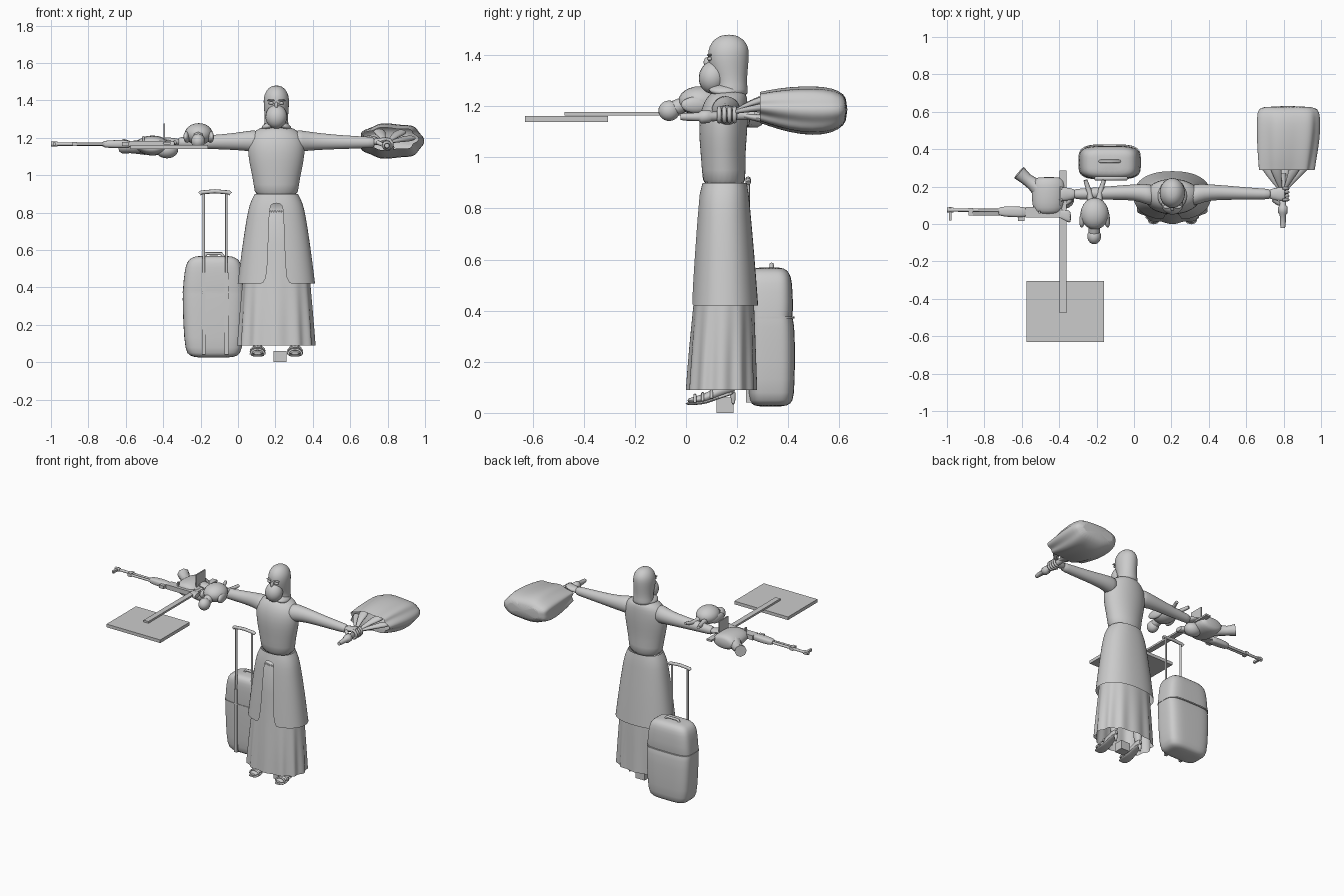
import bpy, bmesh, math
from mathutils import Vector
CX = 0.205  # figure's middle plane


def finish(name, bm, angle=40, subdiv=0):
    bmesh.ops.recalc_face_normals(bm, faces=bm.faces)
    me = bpy.data.meshes.new(name)
    bm.to_mesh(me)
    bm.free()
    ob = bpy.data.objects.new(name, me)
    bpy.context.collection.objects.link(ob)
    if subdiv:
        ob.modifiers.new("soft", 'SUBSURF').levels = subdiv
        ob.modifiers["soft"].render_levels = subdiv
    bpy.ops.object.select_all(action='DESELECT')
    ob.select_set(True)
    bpy.context.view_layer.objects.active = ob
    if angle:
        bpy.ops.object.shade_smooth_by_angle(angle=math.radians(angle))
    return ob


def loft(name, axis, secs, n=24, power=2, k=0, caps=(True, True), drop=None, subdiv=1):
    """Rings (t, c1, c2, r1, r2[, fold]) stacked along an axis."""
    place = {'x': lambda t, u, v: (t, u, v), 'y': lambda t, u, v: (u, t, v),
             'z': lambda t, u, v: (u, v, t)}[axis]
    bm, rings = bmesh.new(), []
    for s in secs:
        t, c1, c2, r1, r2 = s[:5]
        fold = s[5] if len(s) > 5 else 0
        ring = []
        for i in range(n):
            a = 2 * math.pi * i / n
            c, d = math.cos(a), math.sin(a)
            f = 1 + fold * math.cos(k * a)
            u = math.copysign(abs(c) ** (2 / power), c) * r1 * f
            v = math.copysign(abs(d) ** (2 / power), d) * r2 * f
            ring.append(bm.verts.new(place(t, c1 + u, c2 + v)))
        rings.append(ring)
    for p, q in zip(rings, rings[1:]):
        for i in range(n):
            bm.faces.new((p[i], p[(i + 1) % n], q[(i + 1) % n], q[i]))
    for cap, ring in zip(caps, (rings[0], rings[-1])):
        if cap:
            bm.faces.new(ring)
    if drop:
        bm.faces.ensure_lookup_table()
        gone = [f for f in bm.faces if drop(f.calc_center_median())]
        bmesh.ops.delete(bm, geom=gone, context='FACES')
    return finish(name, bm, 50, subdiv)


def box(name, x, y, z):
    bm = bmesh.new()
    bmesh.ops.create_cube(bm, size=1)
    for v in bm.verts:
        v.co = Vector([(r[0] + r[1]) / 2 + c * (r[1] - r[0]) for r, c in zip((x, y, z), v.co)])
    return finish(name, bm, 0)


def ball(name, c, r, rot=(0, 0, 0)):
    bm = bmesh.new()
    bmesh.ops.create_uvsphere(bm, u_segments=20, v_segments=12, radius=1)
    bmesh.ops.scale(bm, vec=r, verts=bm.verts)
    ob = finish(name, bm, 60)
    ob.location, ob.rotation_euler = c, rot
    return ob


def tube(name, pts, r, radii=None):
    cu = bpy.data.curves.new(name, 'CURVE')
    cu.dimensions, cu.bevel_depth, cu.bevel_resolution, cu.use_fill_caps = '3D', r, 2, True
    sp = cu.splines.new('POLY')
    sp.points.add(len(pts) - 1)
    for i, p in enumerate(pts):
        sp.points[i].co = (*p, 1)
        sp.points[i].radius = radii[i] if radii else 1
    ob = bpy.data.objects.new(name, cu)
    bpy.context.collection.objects.link(ob)
    return ob


def zsecs(rows, cx=CX):
    """Rows (z, half width, y front, y back[, fold]) to rings."""
    return [(z, cx, (y0 + y1) / 2, w, (y1 - y0) / 2, *f) for z, w, y0, y1, *f in rows]


# head covering, mask and face
loft("hood", 'z', zsecs([(1.235, .075, .10, .245), (1.265, .066, .115, .242), (1.30, .062, .115, .238),
     (1.35, .066, .09, .243), (1.40, .070, .083, .247), (1.435, .064, .09, .245),
     (1.465, .045, .112, .222), (1.48, .018, .145, .19)]))
ball("face_mask", (CX, .105, 1.313), (.058, .055, .064), (-.15, 0, 0))
ball("nose", (CX, .085, 1.372), (.010, .016, .020))
for s in (-1, 1):
    ball("eye", (CX + s * .027, .093, 1.385), (.015, .010, .008))
    ball("brow", (CX + s * .028, .092, 1.40), (.022, .010, .005))
    ball("scarf_fold", (CX + s * .035, .15, 1.265), (.045, .06, .02), (0, s * .3, 0))

# torso and open-fronted coat
loft("torso", 'z', zsecs([(.87, .118, .065, .237), (.95, .120, .062, .232), (1.03, .138, .055, .234),
     (1.12, .155, .048, .242), (1.19, .152, .058, .243), (1.235, .125, .08, .24), (1.265, .06, .11, .23)]))
loft("coat", 'z', zsecs([(.90, .116, .064, .238), (.85, .143, .052, .247), (.78, .158, .045, .253),
     (.62, .183, .033, .268), (.42, .208, .02, .283)]), n=32, power=2.3, caps=(False, False),
     drop=lambda c: c.y < .08 and abs(c.x - CX) < .04 and c.z < .83)
loft("long_robe", 'z', zsecs([(.86, .125, .066, .235), (.62, .165, .048, .255), (.42, .180, .03, .266, .012),
     (.25, .193, .014, .27, .03), (.09, .203, .004, .274, .045)]), n=64, power=2.3, k=12, caps=(True, False))

# legs and heeled sandals
for s in (-1, 1):
    fx = CX + s * .1
    loft("leg", 'z', [(.085, fx, .165, .022, .028), (.2, fx, .16, .03, .035), (.6, fx, .15, .05, .055)], 12)
    loft("foot", 'y', [(.005, fx, .048, .022, .008), (.03, fx, .05, .034, .013), (.08, fx, .058, .032, .020),
         (.13, fx, .085, .024, .024), (.175, fx, .10, .022, .022), (.195, fx, .10, .012, .014)], 14)
    loft("sole", 'y', [(-.003, fx, .036, .025, .005), (.03, fx, .036, .038, .006), (.08, fx, .04, .034, .006),
         (.13, fx, .062, .025, .006), (.195, fx, .082, .022, .008)], 14, 3)
    loft("heel", 'z', [(.03, fx, .185, .007, .007), (.06, fx, .185, .008, .009), (.088, fx, .18, .018, .018)], 10)
    for y, z in ((.035, .052), (.065, .058), (.10, .068)):
        tube("sandal_strap", [(fx + .037 * math.cos(a), y, z - .012 + .030 * math.sin(a))
             for a in [math.pi * i / 8 for i in range(9)]], .006)
box("small_block", (.19, .26), (.12, .185), (0, .06))

# arms and gripping hands, mirrored about the middle
for s in (-1, 1):
    X = lambda d: CX + s * d
    loft("arm", 'x', [(X(.09), .15, 1.18, .06, .065), (X(.14), .16, 1.183, .055, .056), (X(.20), .17, 1.181, .043, .048),
         (X(.30), .167, 1.178, .038, .040), (X(.40), .163, 1.176, .033, .035), (X(.50), .16, 1.175, .029, .030),
         (X(.53), .16, 1.175, .026, .027)], 20)
    loft("palm", 'x', [(X(.51), .16, 1.175, .022, .020), (X(.545), .16, 1.18, .034, .018),
         (X(.585), .16, 1.19, .037, .014), (X(.605), .16, 1.192, .034, .010)], 14)
    for i in range(4):
        y = .13 + i * .02
        tube("finger", [(X(.592 + .027 * math.cos(a)), y, 1.165 + .028 * math.sin(a))
             for a in (1.7, 1.0, .3, -.4, -1.1, -1.9)], .009, [1, 1, 1, .95, .9, .7])
    tube("thumb", [(X(.54), .13, 1.175), (X(.565), .11, 1.165), (X(.59), .105, 1.145)], .011, [1.1, 1, .7])

# sign on a flat stick
box("sign_board", (-.575, -.16), (-.63, -.305), (1.139, 1.161))
box("sign_stick", (-.397, -.360), (-.475, .287), (1.164, 1.177))

# rifle lying on its side
tube("rifle_barrel", [(-.998, .075, 1.166), (-.66, .072, 1.166)], .009)
tube("muzzle", [(-1, .075, 1.166), (-.965, .075, 1.166)], .013)
tube("gas_tube", [(-.87, .053, 1.166), (-.64, .053, 1.166)], .008)
box("front_sight", (-.99, -.975), (.02, .09), (1.158, 1.174))
box("gas_block", (-.885, -.86), (.045, .085), (1.155, 1.177))
loft("handguard", 'x', [(-.73, .067, 1.166, .018, .014), (-.70, .067, 1.166, .029, .021),
     (-.60, .064, 1.166, .030, .023), (-.57, .062, 1.166, .024, .018)], 16, 3)
box("rear_sight", (-.62, -.585), (.015, .05), (1.155, 1.177))
box("receiver", (-.58, -.39), (.035, .092), (1.15, 1.182))
loft("stock", 'x', [(-.42, .06, 1.166, .022, .014), (-.36, .045, 1.166, .032, .018), (-.335, .035, 1.166, .035, .018)], 16, 3)
box("bolt_handle", (-.51, -.50), (.055, .07), (1.18, 1.21))
box("thin_blade", (-.399, -.390), (.10, .20), (1.165, 1.275))

# rounded jug with a spout
loft("jug", 'y', [(.052, -.46, 1.16, .045, .025), (.065, -.46, 1.16, .075, .042), (.11, -.458, 1.16, .088, .052),
     (.18, -.456, 1.158, .092, .055), (.235, -.455, 1.158, .086, .05), (.252, -.455, 1.158, .06, .03)], 24)
tube("jug_spout", [(-.50, .18, 1.155), (-.54, .215, 1.15), (-.575, .24, 1.15), (-.615, .275, 1.155)],
     .036, [1.3, 1, .9, 1.1])
ball("jug_side", (-.38, .13, 1.135), (.06, .05, .045))

# toy animal
ball("toy_body", (-.21, .055, 1.22), (.075, .085, .058))
ball("toy_head", (-.213, -.066, 1.182), (.037, .042, .040))
tube("toy_neck", [(-.213, -.05, 1.19), (-.212, 0, 1.21)], .03)
for s in (-1, 1):
    ball("toy_wing", (-.21 + s * .062, .04, 1.205), (.018, .06, .032), (0, 0, s * .15))
    tube("toy_leg", [(-.21 + s * .02, .1, 1.21), (-.21 + s * .028, .17, 1.20), (-.21 + s * .05, .235, 1.21)],
         .018, [1.2, .8, .6])

# drawstring sack and torch
loft("sack", 'y', [(.29, .812, 1.195, .145, .058, .08), (.36, .815, 1.19, .155, .078, .06),
     (.45, .82, 1.183, .166, .093, .05), (.54, .822, 1.182, .170, .094, .04), (.60, .822, 1.185, .166, .076, .03),
     (.632, .822, 1.187, .15, .045)], 42, 2.4, 7, (False, True))
for x, z in ((.69, 1.20), (.935, 1.20), (.75, 1.24), (.88, 1.235), (.81, 1.145)):
    loft("sack_flap", 'y', [(.18, .795 + (x - .81) * .12, 1.175, .009, .008),
         (.25, .80 + (x - .81) * .55, 1.175 + (z - 1.175) * .6, .020, .012), (.34, x, z, .045, .022)], 12)
loft("torch", 'y', [(-.022, .796, 1.158, .012, .012), (0, .796, 1.158, .015, .015), (.05, .796, 1.158, .017, .017),
     (.06, .796, 1.158, .026, .026), (.09, .796, 1.16, .026, .026), (.10, .796, 1.16, .018, .018),
     (.27, .796, 1.166, .018, .018)], 16, subdiv=0)

# trolley suitcase
SX = -.13
loft("suitcase", 'z', zsecs([(.024, .09, .28, .38), (.034, .13, .255, .41), (.06, .153, .243, .424), (.2, .163, .24, .427),
     (.36, .167, .24, .425), (.375, .164, .242, .412), (.39, .165, .24, .42), (.48, .157, .24, .417), (.535, .145, .243, .412),
     (.56, .12, .255, .395), (.57, .08, .28, .37)], SX), 40, 4)
loft("suitcase_seam", 'z', zsecs([(.37, .167, .238, .424), (.378, .167, .238, .424)], SX), 40, 4, subdiv=0)
tube("carry_handle", [(SX - .055, .335, .56), (SX - .04, .335, .58), (SX + .04, .335, .58), (SX + .055, .335, .56)], .009)
for x in (-.183, -.062):
    tube("handle_pole", [(x, .243, .04), (x, .243, .90)], .007)
    box("pole_sleeve", (x - .01, x + .01), (.234, .26), (.04, .48))
tube("pull_handle", [(-.205, .243, .90), (-.195, .243, .908), (-.123, .243, .914), (-.05, .243, .908), (-.04, .243, .90)], .011)
